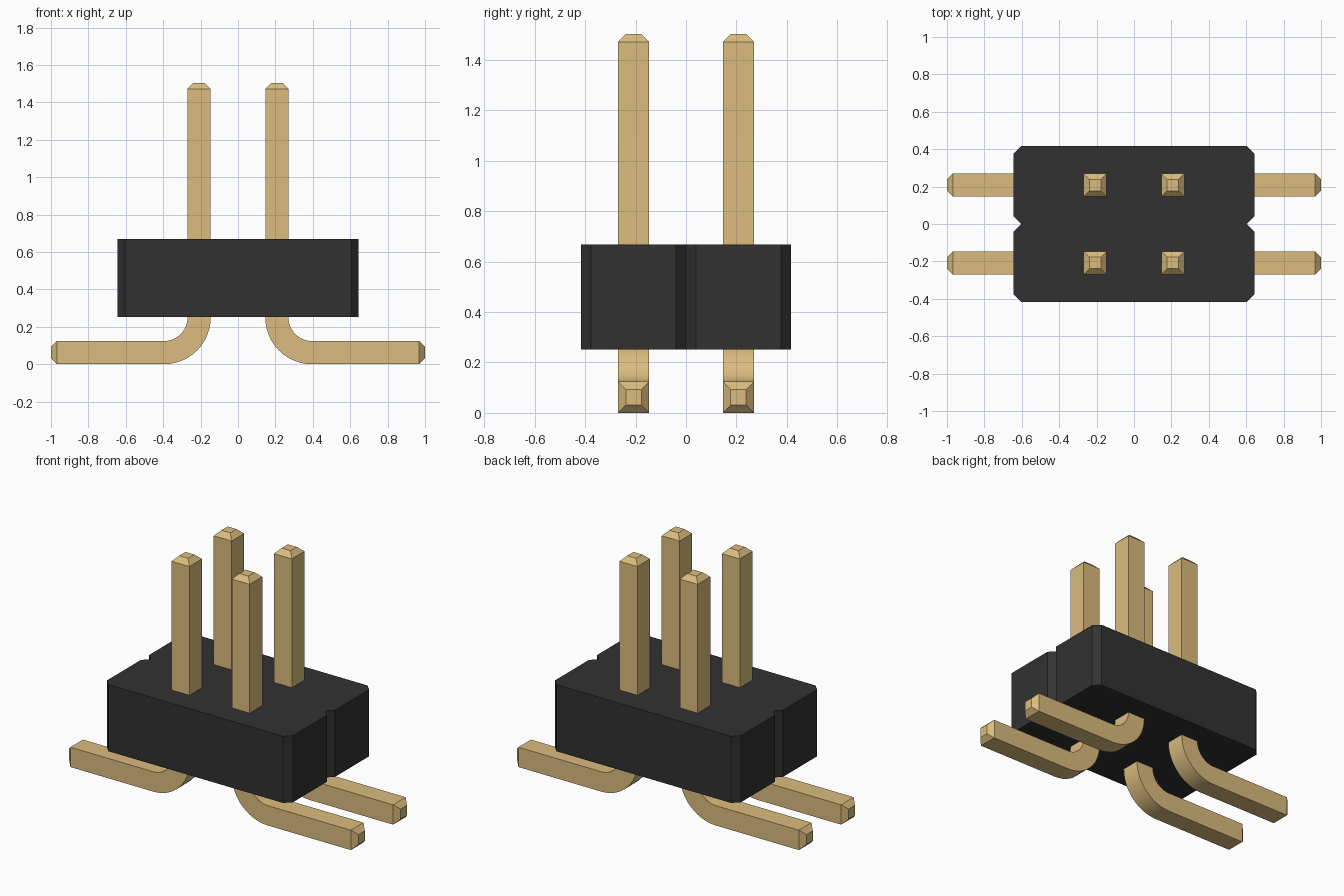
import bpy, bmesh, math

cube = bpy.data.objects.get("Cube")
if cube:
    bpy.data.objects.remove(cube, do_unlink=True)


def material(name, rgb):
    m = bpy.data.materials.new(name)
    m.use_nodes = True
    m.diffuse_color = (*rgb, 1)
    bsdf = next(n for n in m.node_tree.nodes if n.type == "BSDF_PRINCIPLED")
    bsdf.inputs["Base Color"].default_value = (*rgb, 1)
    return m


black = material("black plastic", (0.031, 0.031, 0.031))
gold = material("gold metal", (0.708, 0.503, 0.209))


def loft(name, rings, mat):
    """Mesh skinned over closed rings of points, capped at both ends."""
    bm = bmesh.new()
    loops = [[bm.verts.new(p) for p in ring] for ring in rings]
    for a, b in zip(loops, loops[1:]):
        for i in range(len(a)):
            j = (i + 1) % len(a)
            bm.faces.new((a[i], a[j], b[j], b[i]))
    bm.faces.new(loops[0])
    bm.faces.new(loops[-1])
    bmesh.ops.recalc_face_normals(bm, faces=bm.faces)
    mesh = bpy.data.meshes.new(name)
    bm.to_mesh(mesh)
    bm.free()
    mesh.materials.append(mat)
    return mesh


def place(name, mesh, y=0, turn=0):
    ob = bpy.data.objects.new(name, mesh)
    bpy.context.collection.objects.link(ob)
    ob.location.y = y
    ob.rotation_euler.z = turn
    return ob


# Housing: chamfered corners and a V notch halfway along each short side
X, Y, C = 0.643, 0.416, 0.04
side = [(X - C, -Y), (X, -Y + C), (X, -C), (X - C, 0), (X, C), (X, Y - C), (X - C, Y)]
outline = side + [(-x, -y) for x, y in side]
place("housing", loft("housing", [[(x, y, z) for x, y in outline]
                                  for z in (0.252, 0.668)], black))

# Pin: square bar down through the housing, round bend, then an outward foot
H, TIP, TAPER = 0.062, 0.031, 0.031       # half width, tip half width, taper length
BX, BZ, R = 0.395, 0.249, 0.187           # bend centre and centreline radius
TOP, END, STEPS = 1.503, 1.0, 12


def ring(x, z, angle, h):
    c, s = math.cos(angle), math.sin(angle)
    return [(x + a * h * c, b * h, z + a * h * s)
            for a, b in ((-1, -1), (1, -1), (1, 1), (-1, 1))]


down, out = math.pi, 1.5 * math.pi
rings = [ring(BX - R, TOP, down, TIP), ring(BX - R, TOP - TAPER, down, H)]
for i in range(STEPS + 1):
    t = down + (out - down) * i / STEPS
    rings.append(ring(BX + R * math.cos(t), BZ + R * math.sin(t), t, H))
rings += [ring(END - TAPER, BZ - R, out, H), ring(END, BZ - R, out, TIP)]
pin = loft("pin", rings, gold)

# Four pins, the right-hand pair turned to face the other way
pins = [place(f"{depth}_{hand}_pin", pin, y, turn)
        for depth, y in (("front", -0.208), ("back", 0.208))
        for hand, turn in (("left", 0), ("right", math.pi))]

# Smooth bend, crisp bar edges
bpy.ops.object.select_all(action="DESELECT")
pins[0].select_set(True)
bpy.context.view_layer.objects.active = pins[0]
bpy.ops.object.shade_smooth_by_angle(angle=math.radians(30))
